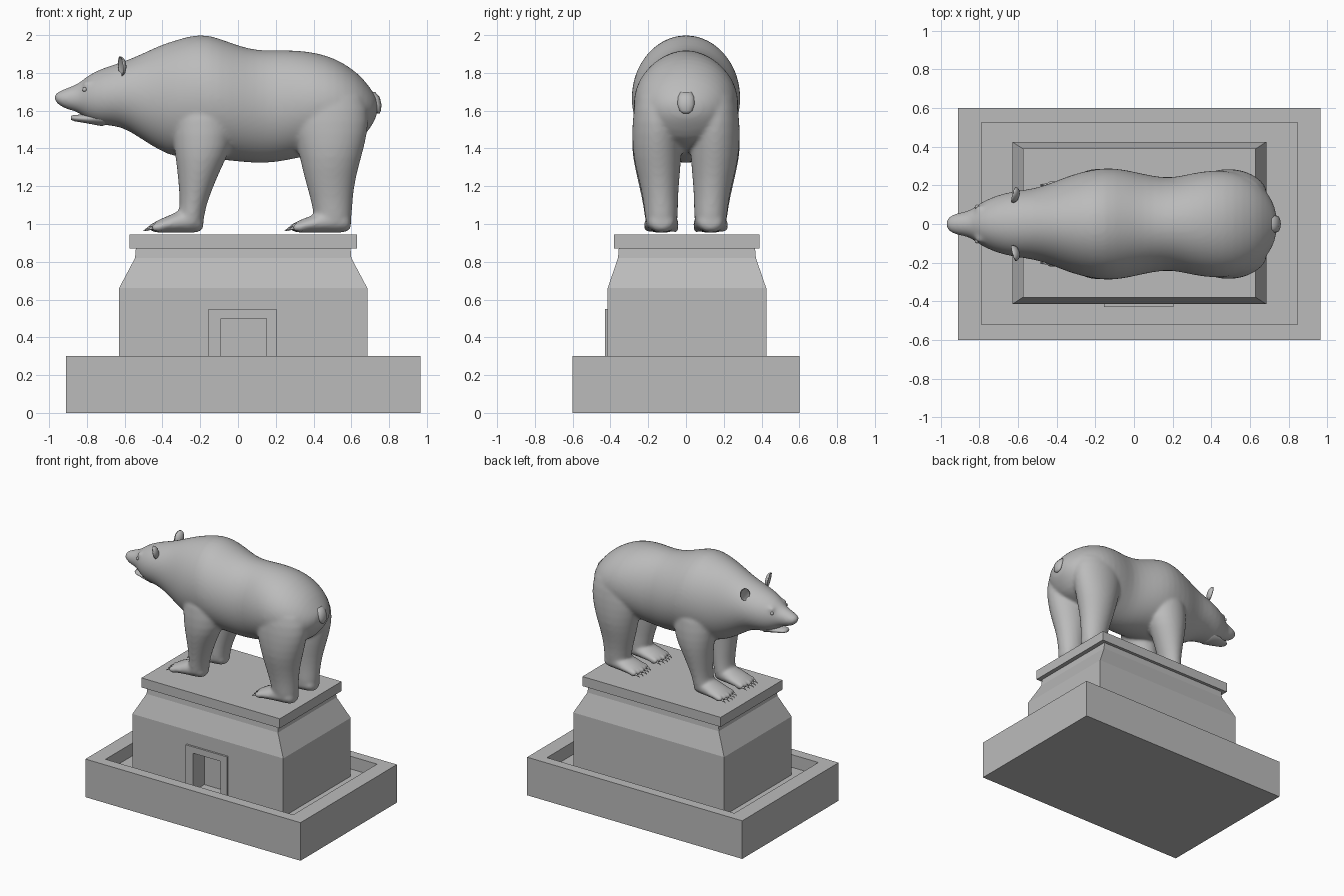
import bpy
import bmesh
from math import cos, sin, pi
from mathutils import Matrix, Vector

if "Cube" in bpy.data.objects:
    bpy.data.objects.remove(bpy.data.objects["Cube"], do_unlink=True)

stone = bpy.data.materials.new("grey_stone")
stone.use_nodes = True
GREY = (0.5, 0.5, 0.5, 1)
stone.diffuse_color = GREY
stone.node_tree.nodes["Principled BSDF"].inputs["Base Color"].default_value = GREY


def loft(bm, rings):
    """Skin a list of equal-length point rings and cap both ends."""
    rows = [[bm.verts.new(p) for p in ring] for ring in rings]
    n = len(rows[0])
    for a, b in zip(rows, rows[1:]):
        for i in range(n):
            j = (i + 1) % n
            bm.faces.new((a[i], a[j], b[j], b[i]))
    bm.faces.new(rows[0])
    bm.faces.new(rows[-1])


def rect(x0, x1, y0, y1, z):
    return [(x0, y0, z), (x1, y0, z), (x1, y1, z), (x0, y1, z)]


def ring_x(x, top, bottom, half, yc=0, n=32):
    """Oval standing across the x axis."""
    mid, h = (top + bottom) / 2, (top - bottom) / 2
    return [(x, yc + half * cos(2 * pi * i / n), mid + h * sin(2 * pi * i / n)) for i in range(n)]


def ring_z(z, xc, rx, yc, ry, n=32):
    """Oval lying flat at height z."""
    return [(xc + rx * cos(2 * pi * i / n), yc + ry * sin(2 * pi * i / n), z) for i in range(n)]


def ball(bm, centre, size):
    m = Matrix.Translation(centre) @ Matrix.Diagonal((*size, 1))
    return bmesh.ops.create_uvsphere(bm, u_segments=16, v_segments=10, radius=1, matrix=m)["verts"]


def make(name, bm, smooth=False):
    bmesh.ops.recalc_face_normals(bm, faces=bm.faces)
    for f in bm.faces:
        f.smooth = smooth
    mesh = bpy.data.meshes.new(name)
    bm.to_mesh(mesh)
    bm.free()
    mesh.materials.append(stone)
    ob = bpy.data.objects.new(name, mesh)
    bpy.context.collection.objects.link(ob)
    return ob


def solid(name, rings):
    bm = bmesh.new()
    loft(bm, rings)
    return make(name, bm)


def box(name, x0, x1, y0, y1, z0, z1):
    return solid(name, [rect(x0, x1, y0, y1, z0), rect(x0, x1, y0, y1, z1)])


# Sunken base tray
FLOOR = 0.2
solid("base_tray", [
    rect(-.91, .965, -.6, .6, 0), rect(-.91, .965, -.6, .6, .3),
    rect(-.79, .845, -.52, .525, .3), rect(-.79, .845, -.52, .525, FLOOR)])

# Plinth with tapered shoulder, and a doorway cut into the front
plinth = solid("plinth", [
    rect(-.63, .685, -.415, .425, FLOOR), rect(-.63, .685, -.415, .425, .66),
    rect(-.545, .6, -.36, .37, .82), rect(-.54, .595, -.355, .365, .88)])
cutter = box("doorway_cutter", -.09, .15, -.5, -.29, .1, .5)
cutter.hide_render = True
cutter.hide_viewport = True
cut = plinth.modifiers.new("doorway", "BOOLEAN")
cut.object = cutter
cut.solver = "EXACT"
box("plinth_slab", -.575, .63, -.38, .39, .87, .945)

# Door surround
box("door_left_jamb", .15, .205, -.43, -.41, FLOOR, .5)
box("door_right_jamb", -.155, -.09, -.43, -.41, FLOOR, .5)
box("door_lintel", -.155, .205, -.43, -.41, .5, .55)

# Bear body: x, top, bottom, half width
TORSO = [
    (-.975, 1.69, 1.65, .03), (-.93, 1.71, 1.615, .054), (-.88, 1.73, 1.6, .062),
    (-.84, 1.745, 1.59, .074), (-.8, 1.785, 1.55, .108), (-.72, 1.825, 1.52, .147),
    (-.62, 1.855, 1.52, .172), (-.52, 1.895, 1.455, .182), (-.42, 1.945, 1.39, .215),
    (-.33, 1.975, 1.35, .255), (-.2, 2.012, 1.345, .288), (-.1, 1.985, 1.34, .292),
    (0, 1.945, 1.33, .272), (.1, 1.92, 1.32, .248), (.2, 1.92, 1.325, .238),
    (.3, 1.922, 1.345, .265), (.42, 1.908, 1.37, .282), (.52, 1.875, 1.39, .272),
    (.6, 1.825, 1.42, .242), (.66, 1.775, 1.45, .2), (.715, 1.7, 1.53, .13),
    (.74, 1.66, 1.58, .05)]
# Legs: z, x centre, x radius, y centre, y radius
FRONT_LEG = [
    (1.7, -.18, .13, .13, .12), (1.55, -.185, .165, .15, .135), (1.4, -.187, .152, .157, .132),
    (1.3, -.205, .118, .152, .12), (1.2, -.222, .092, .143, .105), (1.1, -.237, .069, .135, .092),
    (1.03, -.25, .07, .13, .088), (.97, -.25, .06, .13, .08)]
HIND_LEG = [
    (1.75, .48, .17, .13, .12), (1.6, .485, .212, .15, .13), (1.48, .49, .197, .155, .132),
    (1.35, .49, .162, .152, .128), (1.24, .487, .135, .143, .108), (1.13, .496, .11, .135, .092),
    (1.05, .502, .102, .13, .088), (.97, .505, .09, .13, .08)]
FOOT = [
    (-.18, 1.04, .965, .05), (-.22, 1.08, .953, .078), (-.3, 1.08, .953, .086),
    (-.36, 1.045, .953, .094), (-.42, 1.025, .953, .094), (-.455, 1.0, .96, .07)]
FEET = [(0, 1), (.805, 1.13)]  # x offset and stretch, front then hind

bear = bmesh.new()
claws = bmesh.new()
loft(bear, [ring_x(*r) for r in TORSO])
for side in (-1, 1):
    for leg in (FRONT_LEG, HIND_LEG):
        loft(bear, [ring_z(z, x, rx, side * y, ry) for z, x, rx, y, ry in leg])
    for ox, k in FEET:
        loft(bear, [ring_x(ox + k * x, t, b, w, side * .13) for x, t, b, w in FOOT])
        # Toes and claws fan across the front of each foot
        for i in range(-2, 3):
            y = side * .13 + i * .036
            toe = ox + k * -.44 + abs(i) * .008
            ball(bear, (toe, y, .982), (.04, .021, .026))
            m = Matrix.Translation((toe - .045, y, .972)) @ \
                Vector((-1, 0, -.5)).to_track_quat("Z", "Y").to_matrix().to_4x4()
            bmesh.ops.create_cone(claws, cap_ends=True, segments=8, radius1=.009,
                                  radius2=.001, depth=.036, matrix=m)
    # Brow ridge
    ball(bear, (-.79, side * .07, 1.735), (.035, .03, .025))
ball(bear, (-.945, 0, 1.675), (.025, .034, .024))

body = make("bear_body", bear, True)
sub = body.modifiers.new("round", "SUBSURF")
sub.levels = sub.render_levels = 1
mesh_mod = body.modifiers.new("fuse", "REMESH")
mesh_mod.mode = "VOXEL"
mesh_mod.voxel_size = .011
mesh_mod.use_smooth_shade = True
soft = body.modifiers.new("soften", "SMOOTH")
soft.factor = .5
soft.iterations = 9
make("claws", claws, True)

# Lower jaw
bm = bmesh.new()
loft(bm, [ring_x(*r) for r in [
    (-.885, 1.572, 1.552, .022), (-.865, 1.577, 1.544, .04), (-.8, 1.582, 1.533, .058),
    (-.72, 1.61, 1.518, .08), (-.66, 1.62, 1.54, .08)]])
make("lower_jaw", bm, True)

# Cupped ears and eyes
for side, label in ((1, "left"), (-1, "right")):
    bm = bmesh.new()
    for v in ball(bm, (0, 0, 0), (.03, .04, .055)):
        if v.co.x < 0:
            v.co.x *= -.4
    tilt = Matrix.Rotation(-side * .45, 4, "X")
    bm.transform(Matrix.Translation((-.622, side * .152, 1.835)) @ tilt @ Matrix.Rotation(side * -.35, 4, "Z"))
    make(label + "_ear", bm, True)
    bm = bmesh.new()
    ball(bm, (-.812, side * .088, 1.712), (.012, .012, .012))
    make(label + "_eye", bm, True)

# Short hanging tail
bm = bmesh.new()
loft(bm, [ring_z(z, x, rx, 0, ry, 16) for z, x, rx, ry in [
    (1.7, .705, .02, .03), (1.67, .725, .026, .044), (1.63, .738, .022, .044),
    (1.6, .742, .014, .034), (1.585, .744, .006, .015)]])
make("tail", bm, True)
